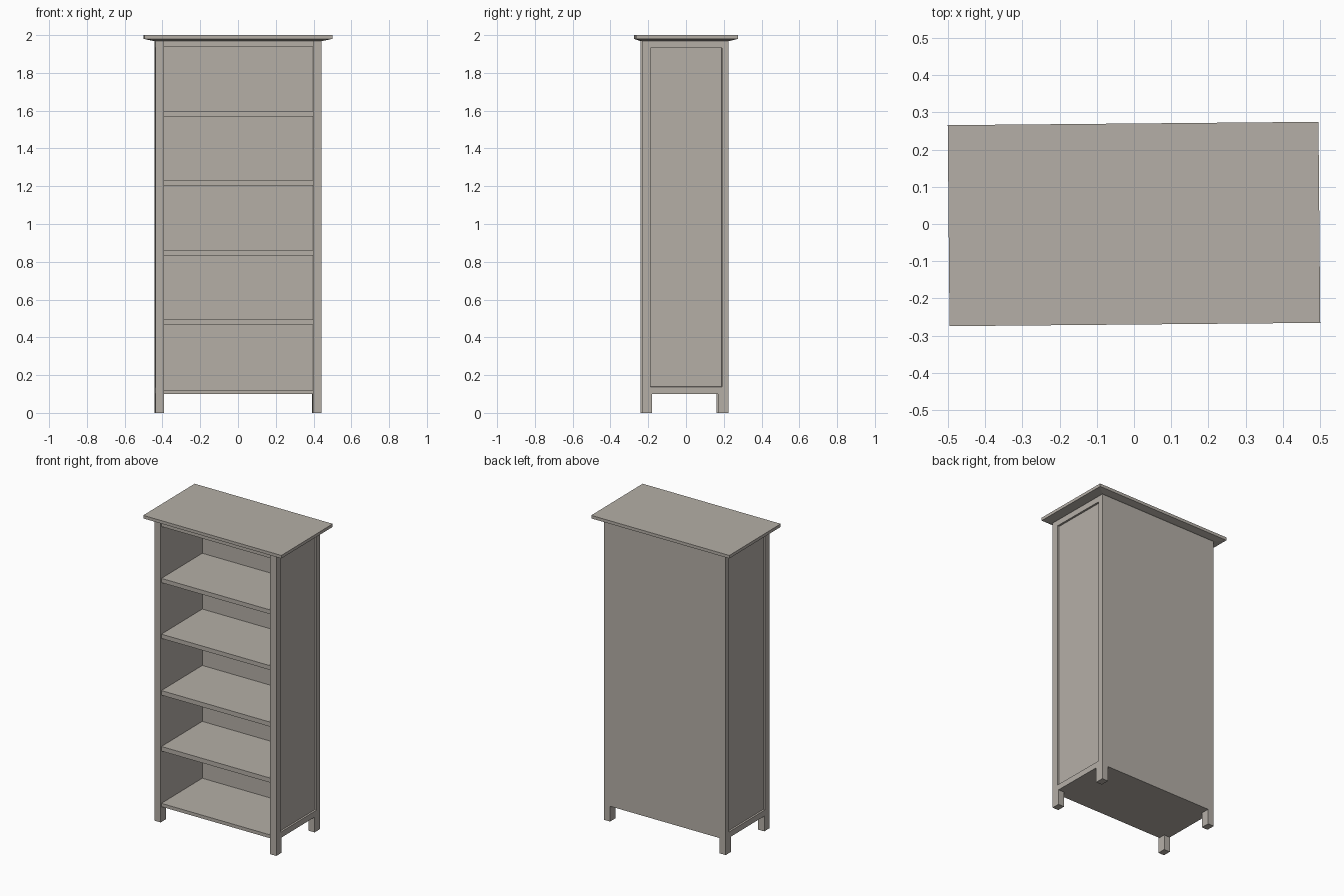
import bpy, bmesh
from mathutils import Matrix

if "Cube" in bpy.data.objects:
    bpy.data.objects.remove(bpy.data.objects["Cube"])

W, IN = 0.439, 0.395         # outer and inner half width
FRONT, BACK = -0.237, 0.222  # body depth range
Z0, Z1 = 0.10, 1.97          # body height range
TURN = Matrix.Rotation(0.009, 4, 'Z')   # the whole piece stands slightly turned

paint = bpy.data.materials.new("warm_grey_paint")
paint.diffuse_color = (0.46, 0.427, 0.385, 1)
paint.use_nodes = True
paint.node_tree.nodes["Principled BSDF"].inputs["Base Color"].default_value = paint.diffuse_color


def make_object(name, bm, mirror=False):
    bmesh.ops.recalc_face_normals(bm, faces=bm.faces[:])
    mesh = bpy.data.meshes.new(name)
    bm.to_mesh(mesh)
    bm.free()
    mesh.materials.append(paint)
    ob = bpy.data.objects.new(name, mesh)
    ob.matrix_world = TURN
    bpy.context.collection.objects.link(ob)
    if mirror:
        ob.modifiers.new("mirror", 'MIRROR').use_axis[0] = True
    return ob


def box_bm(x, y, z):
    bm = bmesh.new()
    bmesh.ops.create_cube(bm, size=1)
    for v in bm.verts:
        for i, r in enumerate((x, y, z)):
            v.co[i] = r[0] if v.co[i] < 0 else r[1]
    return bm


def box(name, x, y, z, mirror=False):
    return make_object(name, box_bm(x, y, z), mirror)


# Side walls with a recessed outer panel
bm = box_bm((IN, W), (FRONT, BACK), (Z0, Z1))
outer = max(bm.faces, key=lambda f: f.calc_center_median().x)
bmesh.ops.inset_region(bm, faces=[outer], thickness=0.037)
for v in outer.verts:
    v.co.y = -0.193 if v.co.y < 0 else 0.186
    v.co.z = 0.138 if v.co.z < 1 else 1.932
bmesh.ops.inset_region(bm, faces=[outer], thickness=0.001, depth=-0.012)
make_object("side_wall", bm, mirror=True)

# Legs
box("front_leg", (IN, W), (FRONT, -0.183), (0, Z0), mirror=True)
box("back_leg", (IN, W), (0.165, BACK), (0, Z0), mirror=True)

# Back board
box("back_board", (-IN, IN), (0.20, BACK), (Z0, Z1))

# Floor, shelves and ceiling
for name, lo, hi in (("floor_board", Z0, 0.122),
                     ("shelf", 0.465, 0.495), ("shelf", 0.832, 0.862),
                     ("shelf", 1.204, 1.232), ("shelf", 1.57, 1.598),
                     ("ceiling_board", 1.938, Z1)):
    box(name, (-IN, IN), (FRONT + 0.008, 0.20), (lo, hi))

# Overhanging top with a sloped underside
bm = box_bm((-0.498, 0.498), (-0.27, 0.27), (1.98, 2.0))
under = min(bm.faces, key=lambda f: f.calc_center_median().z)
base = bmesh.ops.extrude_face_region(bm, geom=[under])
bmesh.ops.delete(bm, geom=[under], context='FACES_ONLY')
for v in (g for g in base["geom"] if isinstance(g, bmesh.types.BMVert)):
    v.co.x = W + 0.01 if v.co.x > 0 else -W - 0.01
    v.co.y = BACK + 0.01 if v.co.y > 0 else FRONT - 0.005
    v.co.z = Z1
make_object("top_board", bm)
